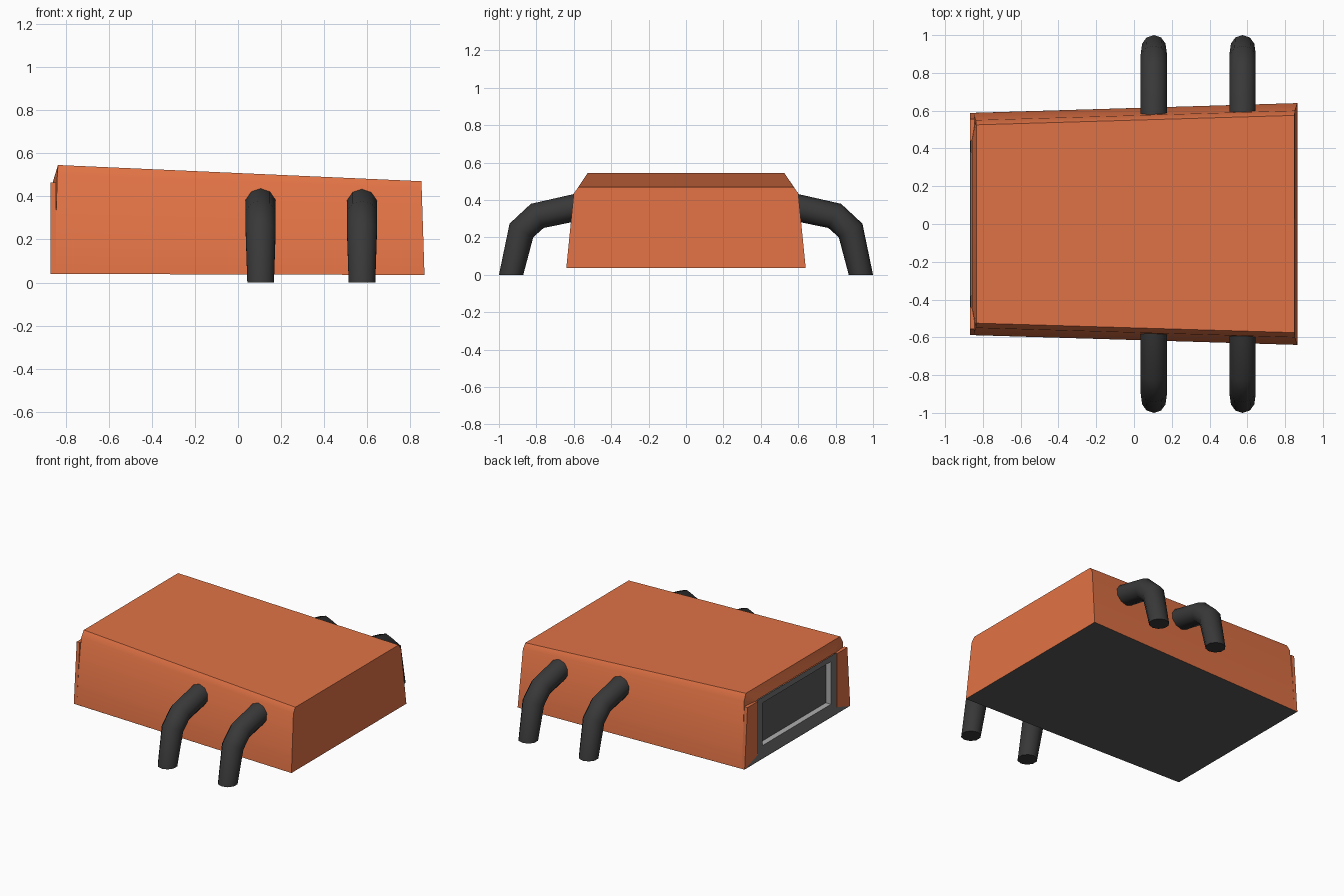
import bpy, bmesh, math
from mathutils import Vector

if "Cube" in bpy.data.objects:
    bpy.data.objects.remove(bpy.data.objects["Cube"])


def material(name, r, g, b):
    m = bpy.data.materials.new(name)
    m.diffuse_color = (r, g, b, 1)
    m.use_nodes = True
    m.node_tree.nodes["Principled BSDF"].inputs["Base Color"].default_value = m.diffuse_color
    return m


ORANGE = material("orange_paint", 0.75, 0.17, 0.06)
BLACK = material("black_rubber", 0.04, 0.04, 0.04)
DARK = material("dark_grey", 0.1, 0.1, 0.1)
MID = material("mid_grey", 0.17, 0.17, 0.17)
LIGHT = material("light_grey", 0.42, 0.42, 0.42)


def make(name, verts, faces, mat, smooth=None, fix_normals=True):
    me = bpy.data.meshes.new(name)
    me.from_pydata([tuple(v) for v in verts], [], faces)
    bm = bmesh.new()
    bm.from_mesh(me)
    if fix_normals:
        bmesh.ops.recalc_face_normals(bm, faces=bm.faces)
    bm.to_mesh(me)
    bm.free()
    me.materials.append(mat)
    ob = bpy.data.objects.new(name, me)
    bpy.context.collection.objects.link(ob)
    if smooth:
        bpy.ops.object.select_all(action='DESELECT')
        ob.select_set(True)
        bpy.context.view_layer.objects.active = ob
        bpy.ops.object.shade_smooth_by_angle(angle=math.radians(smooth))
    return ob


def arch(points):
    """Half section (x, y, z) mirrored across y into a full arch."""
    return points + [(x, -y, z) for x, y, z in reversed(points)]


def bridge(a, b, n, closed=False):
    return [(a + i, a + (i + 1) % n, b + (i + 1) % n, b + i) for i in range(n if closed else n - 1)]


# tapered shell with chamfered shoulders and an open window at its left end
right_end = arch([(0.865, 0.64, 0.035), (0.852, 0.60, 0.435), (0.85, 0.575, 0.47)])
left_end = arch([(-0.852, 0.588, 0.04), (-0.838, 0.55, 0.50), (-0.835, 0.525, 0.545)])
window = arch([(-0.858, 0.44, 0.06), (-0.858, 0.44, 0.465), (-0.858, 0.435, 0.47)])
make("shell", right_end + left_end + window,
     [tuple(range(6))] + bridge(0, 6, 6) + bridge(6, 12, 6), ORANGE, smooth=52)

# flat underside
make("underside", [(0.865, -0.64, 0.035), (-0.868, -0.588, 0.04), (-0.868, 0.588, 0.04), (0.865, 0.64, 0.035)],
     [(0, 1, 2, 3)], DARK, fix_normals=False)

# raised side flanges of the left end
for side, label in ((1, "back"), (-1, "front")):
    outline = [(0.44, 0.088), (0.588, 0.04), (0.556, 0.465), (0.44, 0.465)]
    verts = [(x, side * y, z) for x in (-0.869, -0.845) for y, z in outline]
    make(label + "_flange", verts, [(0, 1, 2, 3), (4, 5, 6, 7)] + bridge(0, 4, 4, True), ORANGE)


def rect(x, y, z0, z1):
    return [(x, y, z0), (x, -y, z0), (x, -y, z1), (x, y, z1)]


# end frame with a wide sill, recess walls and the recessed panel
frame = rect(-0.864, 0.44, 0.088, 0.47) + rect(-0.864, 0.38, 0.13, 0.43)
sill = [(-0.866, 0.588, 0.04), (-0.866, -0.588, 0.04)]
make("end_frame", frame + sill,
     [(a, d, c, b) for a, b, c, d in bridge(0, 4, 4, True)] + [(8, 0, 1, 9)], MID, fix_normals=False)
walls = rect(-0.864, 0.38, 0.13, 0.43) + rect(-0.824, 0.38, 0.13, 0.43)
make("recess_wall", walls, [(a, d, c, b) for a, b, c, d in bridge(0, 4, 4, True)], LIGHT, fix_normals=False)
make("recess_panel", rect(-0.824, 0.38, 0.13, 0.43), [(0, 3, 2, 1)], DARK, fix_normals=False)


# bent tube legs: each path point is (y, z, radius, ring tilt in degrees)
LEG = [(0.55, 0.368, 0.073, 12), (0.795, 0.315, 0.073, 28),
       (0.88, 0.237, 0.073, 60), (0.935, 0.0, 0.065, 90)]
SIDES = 10


def leg(name, x, side):
    verts = []
    for y, z, r, tilt in LEG:
        t = math.radians(tilt)
        up = Vector((0, side * math.sin(t), math.cos(t)))
        for i in range(SIDES):
            a = math.tau * i / SIDES
            verts.append(Vector((x, side * y, z)) + r * (up * math.cos(a) + Vector((math.sin(a), 0, 0))))
    faces = [f for k in range(len(LEG) - 1) for f in bridge(k * SIDES, (k + 1) * SIDES, SIDES, True)]
    faces += [tuple(range(SIDES)), tuple(range(len(verts) - SIDES, len(verts)))]
    make(name, verts, faces, BLACK, smooth=45)


for x, end in ((0.105, "middle"), (0.575, "right")):
    for side, label in ((1, "back"), (-1, "front")):
        leg(f"{label}_{end}_leg", x, side)
